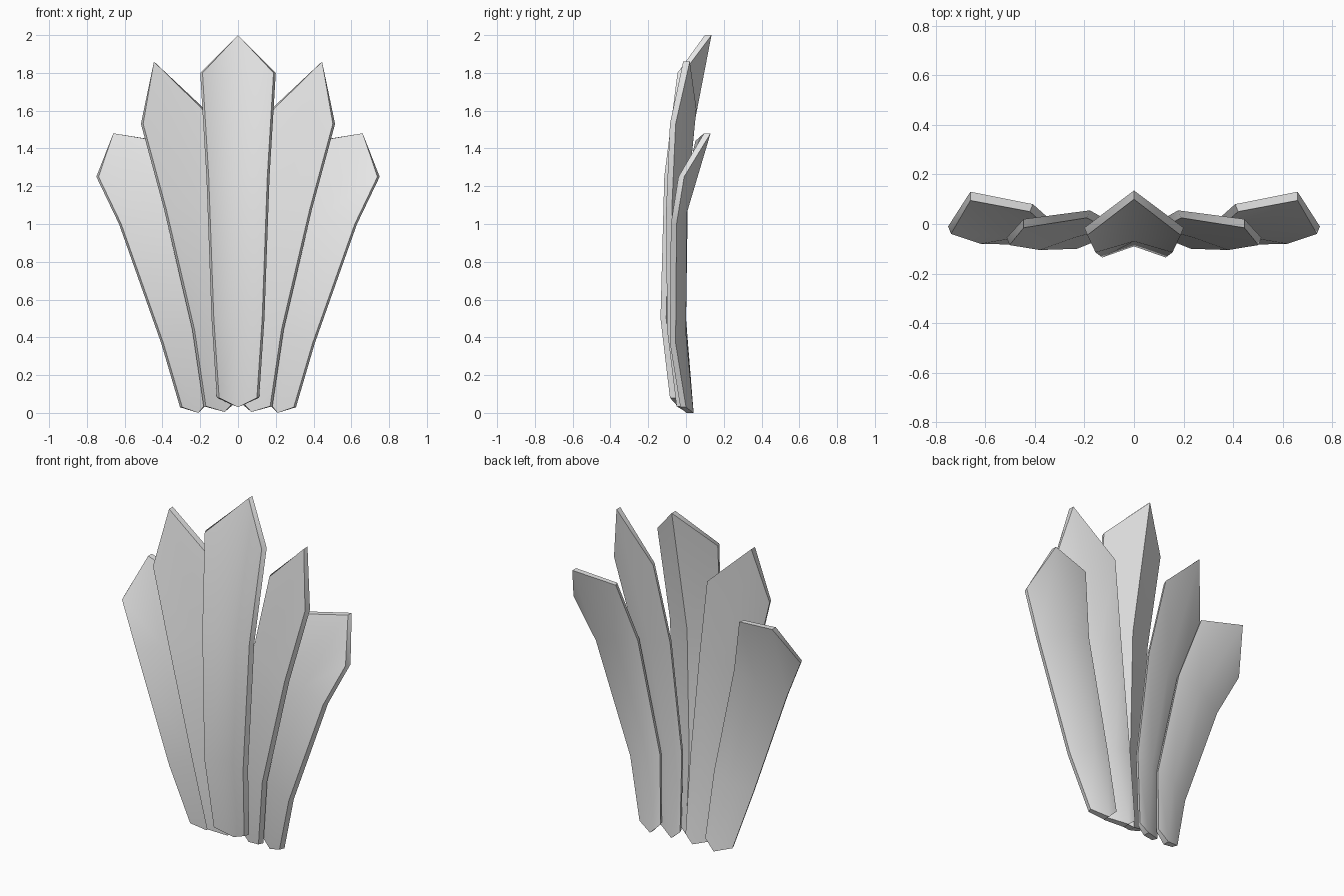
import bpy
import bmesh
import math
from mathutils import Vector

default_cube = bpy.data.objects.get("Cube")
if default_cube:
    bpy.data.objects.remove(default_cube, do_unlink=True)

grey = bpy.data.materials.new("pale_grey")
grey.use_nodes = True
grey.diffuse_color = (0.8, 0.8, 0.8, 1)
grey.node_tree.nodes["Principled BSDF"].inputs["Base Color"].default_value = grey.diffuse_color

EDGE_FLARE = 0.012       # the back rim is slightly wider than the front rim
EDGE_DEPTH = 0.03
SPINE_DEPTH = (0.04, 0.06, 0.06, 0.035)


def build_feather(name, rows, side=1):
    """Skin a grooved blade through rows of (inner rim, spine, outer rim)."""
    bm = bmesh.new()
    rings = []
    for (inner, spine, outer), depth in zip(rows, SPINE_DEPTH):
        inner, spine, outer = Vector(inner), Vector(spine), Vector(outer)
        front = [inner, spine, outer]
        back = [outer + Vector((EDGE_FLARE, EDGE_DEPTH, 0)),
                spine + Vector((0, depth, 0)),
                inner + Vector((-EDGE_FLARE, EDGE_DEPTH, 0))]
        rings.append([bm.verts.new((p.x * side, p.y, p.z)) for p in front + back])

    # Walls between neighbouring rings
    for low, high in zip(rings, rings[1:]):
        for i in range(len(low)):
            j = (i + 1) % len(low)
            bm.faces.new((low[i], low[j], high[j], high[i]))

    # Two-part caps keep the fold at the root and the pointed tip
    for a, b, c, d, e, f in (rings[0], rings[-1]):
        bm.faces.new((a, b, e, f))
        bm.faces.new((b, c, d, e))
    bmesh.ops.recalc_face_normals(bm, faces=bm.faces)

    mesh = bpy.data.meshes.new(name)
    bm.to_mesh(mesh)
    bm.free()
    mesh.materials.append(grey)
    feather = bpy.data.objects.new(name, mesh)
    bpy.context.collection.objects.link(feather)

    bpy.ops.object.select_all(action="DESELECT")
    feather.select_set(True)
    bpy.context.view_layer.objects.active = feather
    bpy.ops.object.shade_smooth_by_angle(angle=math.radians(50))


def symmetric_row(rim, spine):
    x, y, z = rim
    return ((-x, y, z), spine, rim)


# Central feather, symmetric about its spine
build_feather("center_feather", [
    symmetric_row((0.1, -0.085, 0.08), (0, -0.04, 0.03)),
    symmetric_row((0.128, -0.135, 0.5), (0, -0.09, 0.5)),
    symmetric_row((0.155, -0.115, 1.25), (0, -0.07, 1.25)),
    symmetric_row((0.188, -0.045, 1.8), (0, 0.1, 2)),
])

# Side feathers, twisted so the outer rim sits further forward
middle_rows = [
    ((0.03, 0, 0.05), (0.07, 0, 0.005), (0.17, -0.05, 0.035)),
    ((0.04, -0.03, 0.5), (0.13, -0.06, 0.47), (0.23, -0.1, 0.44)),
    ((0.11, -0.02, 1.15), (0.24, -0.055, 1.11), (0.38, -0.105, 1.08)),
    ((0.19, 0.025, 1.61), (0.445, -0.015, 1.86), (0.502, -0.085, 1.53)),
]
outer_rows = [
    ((0.16, 0, 0.06), (0.21, 0, 0), (0.295, -0.03, 0.03)),
    ((0.19, -0.04, 0.45), (0.28, -0.06, 0.42), (0.395, -0.085, 0.37)),
    ((0.33, -0.03, 1.1), (0.47, -0.055, 1.06), (0.618, -0.08, 1)),
    ((0.42, 0.05, 1.44), (0.66, 0.095, 1.48), (0.738, -0.04, 1.25)),
]
for label, side in (("left", 1), ("right", -1)):
    build_feather(label + "_middle_feather", middle_rows, side)
    build_feather(label + "_outer_feather", outer_rows, side)
